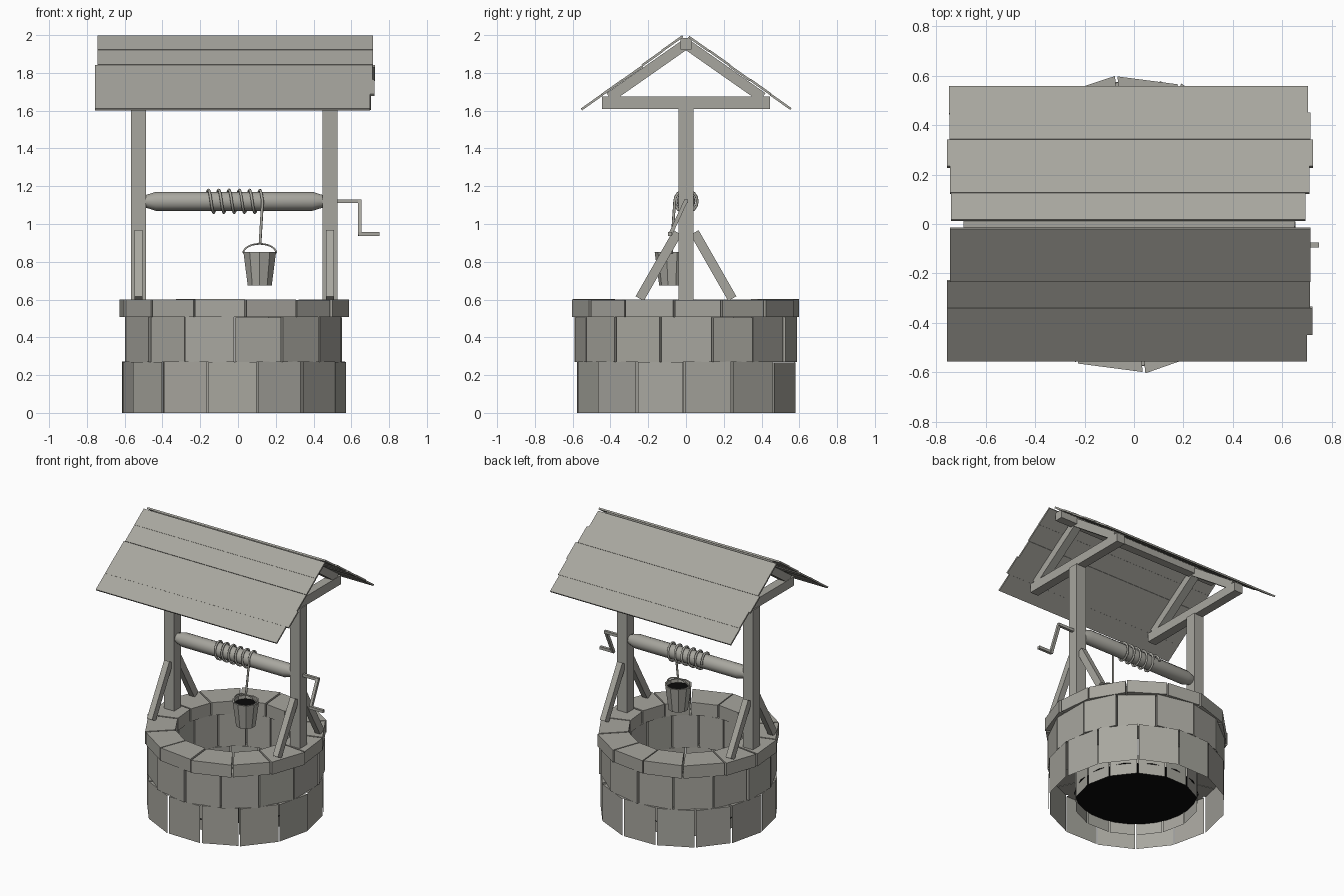
import bpy, bmesh, math, random
from mathutils import Vector, Matrix

if "Cube" in bpy.data.objects:
    bpy.data.objects.remove(bpy.data.objects["Cube"])

random.seed(4)
CX = -0.02  # centre line of the well (the crank shifts the overall bounds)


def material(name, col):
    m = bpy.data.materials.new(name)
    m.diffuse_color = (*col, 1)
    m.use_nodes = True
    m.node_tree.nodes["Principled BSDF"].inputs["Base Color"].default_value = m.diffuse_color
    return m


GREY = material("warm_grey", (0.39, 0.383, 0.345))
BLACK = material("black", (0.003, 0.003, 0.003))


def finish(bm, name, mat=GREY, smooth=False, fix=True):
    if fix:
        bmesh.ops.recalc_face_normals(bm, faces=bm.faces)
    me = bpy.data.meshes.new(name)
    bm.to_mesh(me)
    bm.free()
    me.materials.append(mat)
    ob = bpy.data.objects.new(name, me)
    bpy.context.collection.objects.link(ob)
    if smooth:
        me.polygons.foreach_set("use_smooth", [True] * len(me.polygons))
        me.set_sharp_from_angle(angle=math.radians(38))
    return ob


def beam(bm, a, b, w, h, side=(1, 0, 0)):
    """Box from a to b; w is measured along side, h across it."""
    a, b = Vector(a), Vector(b)
    d = (b - a).normalized()
    s = Vector(side)
    s = (s - d * s.dot(d)).normalized()
    u = s.cross(d)
    rot = Matrix((s, u, d)).transposed().to_4x4()
    mat = Matrix.Translation((a + b) / 2) @ rot @ Matrix.Diagonal((w, h, (b - a).length, 1))
    bmesh.ops.create_cube(bm, size=1, matrix=mat)


def pt(r, ang, z):
    """Point at an angle counted from the front towards +x."""
    return Vector((CX + r * math.sin(ang), -r * math.cos(ang), z))


# Stone courses: fourteen wedge stones each, with thin gaps
def course(name, z0, z1, r_out, r_in, phase, open_bottom=False):
    bm = bmesh.new()
    n, step = 14, math.tau / 14
    edges = [math.radians(phase) + i * step + random.uniform(-.025, .025) for i in range(n)]
    edges.append(edges[0] + math.tau)
    for i in range(n):
        a, b = edges[i], edges[i + 1]
        ro = r_out + random.uniform(-.006, .006)
        top = z1 + random.uniform(-.003, .003)
        go, gi = .005 / r_out, .005 / r_in
        lo = [pt(ro, a + go, z0), pt(ro, b - go, z0), pt(r_in, b - gi, z0), pt(r_in, a + gi, z0)]
        v = [bm.verts.new(p) for p in lo]
        w = [bm.verts.new((p.x, p.y, top)) for p in lo]
        bm.faces.new(w)
        if not open_bottom:
            bm.faces.new(v[::-1])
        for k in ((0, 2) if open_bottom else range(4)):
            j = (k + 1) % 4
            bm.faces.new((v[k], v[j], w[j], w[k]))
    return finish(bm, name, fix=False)


course("lower_stones", 0, .27, .588, .41, 12.86, True)
course("middle_stones", .27, .508, .585, .405, 0)
course("cap_stones", .508, .60, .605, .40, 6)

# Dark water at the bottom of the shaft
bm = bmesh.new()
bmesh.ops.create_circle(bm, cap_ends=True, segments=14, radius=.412,
                        matrix=Matrix.Translation((CX, 0, .08)))
finish(bm, "well_water", BLACK)

# Posts with slanted braces, tie beams and rafters
frames = {n: bmesh.new() for n in ("posts", "braces", "tie_beams", "rafters")}
for sx in (-1, 1):
    x = CX + sx * .507
    beam(frames["posts"], (x, 0, .59), (x, 0, 1.615), .08, .08)
    beam(frames["tie_beams"], (x, -.445, 1.642), (x, .445, 1.642), .065, .065)
    for sy in (-1, 1):
        beam(frames["braces"], (x, sy * .245, .605), (x, sy * .045, .955), .042, .05)
        beam(frames["rafters"], (x, sy * .405, 1.67), (x, sy * .012, 1.945), .06, .055)
for name, b in frames.items():
    finish(b, name)

bm = bmesh.new()
beam(bm, (CX - .67, 0, 1.955), (CX + .67, 0, 1.955), .06, .06, (0, 1, 0))
finish(bm, "ridge_beam")

# Roof planks: five per slope, slightly uneven ends and heights
rows = [.0, .2, .4, .6, .8, 1.0]
ends = {-1: [(-.745, .715), (-.745, .715), (-.757, .712), (-.757, .722), (-.757, .70)],
        1: [(-.742, .695), (-.745, .71), (-.757, .725), (-.747, .715), (-.75, .705)]}
lift = {-1: [.004, .002, -.003, -.002, -.003], 1: [0, .002, -.001, .002, 0]}
for sy, name in ((-1, "front_roof_planks"), (1, "back_roof_planks")):
    bm = bmesh.new()
    top, low = Vector((0, sy * .015, 1.991)), Vector((0, sy * .555, 1.609))
    nrm = Vector((0, sy * .577, .816))
    for i, (x0, x1) in enumerate(ends[sy]):
        p = top.lerp(low, rows[i]) + nrm * lift[sy][i]
        q = top.lerp(low, rows[i + 1]) + nrm * lift[sy][i]
        xm = Vector(((x0 + x1) / 2, 0, 0))
        beam(bm, p + xm, q + xm, x1 - x0, .012)
    finish(bm, name)

# Windlass drum: a turned profile along x
bm = bmesh.new()
prof = [(-.49, .033), (-.435, .05), (.395, .05), (.45, .033)]
rings = [[bm.verts.new((x, r * math.cos(k * math.tau / 12), 1.12 + r * math.sin(k * math.tau / 12)))
          for k in range(12)] for x, r in prof]
for p, q in zip(rings, rings[1:]):
    for k in range(12):
        bm.faces.new((p[k], p[(k + 1) % 12], q[(k + 1) % 12], q[k]))
bm.faces.new(rings[0])
bm.faces.new(rings[-1])
finish(bm, "windlass_drum", smooth=True)

# Crank handle
bm = bmesh.new()
beam(bm, (.50, 0, 1.12), (.655, 0, 1.12), .02, .02, (0, 1, 0))
beam(bm, (.645, 0, 1.125), (.645, -.085, .94), .02, .02)
beam(bm, (.637, -.085, .947), (.75, -.085, .947), .02, .02, (0, 1, 0))
finish(bm, "crank")


# Rope and bucket handle are bevelled paths
def tube(name, pts, r):
    cu = bpy.data.curves.new(name, "CURVE")
    cu.dimensions = "3D"
    cu.bevel_depth, cu.bevel_resolution, cu.use_fill_caps = r, 1, True
    sp = cu.splines.new("POLY")
    sp.points.add(len(pts) - 1)
    for s, p in zip(sp.points, pts):
        s.co = (*p, 1)
    cu.materials.append(GREY)
    ob = bpy.data.objects.new(name, cu)
    bpy.context.collection.objects.link(ob)


turns, n = 5.5, 88
coil = []
for i in range(n + 1):
    a = (i / n - 1) * turns * math.tau
    coil.append((-.17 + .30 * i / n, -.06 * math.cos(a), 1.12 - .06 * math.sin(a)))
BX, BY = .115, -.075
tube("rope", coil + [(BX + .002, BY, .90)], .0075)
arc = [(BX - .088 * math.cos(t * math.pi / 12), BY, .845 + .05 * math.sin(t * math.pi / 12))
       for t in range(13)]
tube("bucket_handle", arc, .005)

# Bucket: ten-sided, hollow, with a dark surface inside
bm = bmesh.new()
levels = [(.067, .675), (.091, .853), (.08, .853), (.074, .80)]
rings = [[bm.verts.new((BX + r * math.sin(k * math.tau / 10), BY - r * math.cos(k * math.tau / 10), z))
          for k in range(10)] for r, z in levels]
for p, q in zip(rings, rings[1:]):
    for k in range(10):
        j = (k + 1) % 10
        bm.faces.new((p[k], p[j], q[j], q[k]))
bm.faces.new(rings[0][::-1])
finish(bm, "bucket", fix=False)

bm = bmesh.new()
bmesh.ops.create_circle(bm, cap_ends=True, segments=10, radius=.079,
                        matrix=Matrix.Translation((BX, BY, .83)))
finish(bm, "bucket_water", BLACK)
